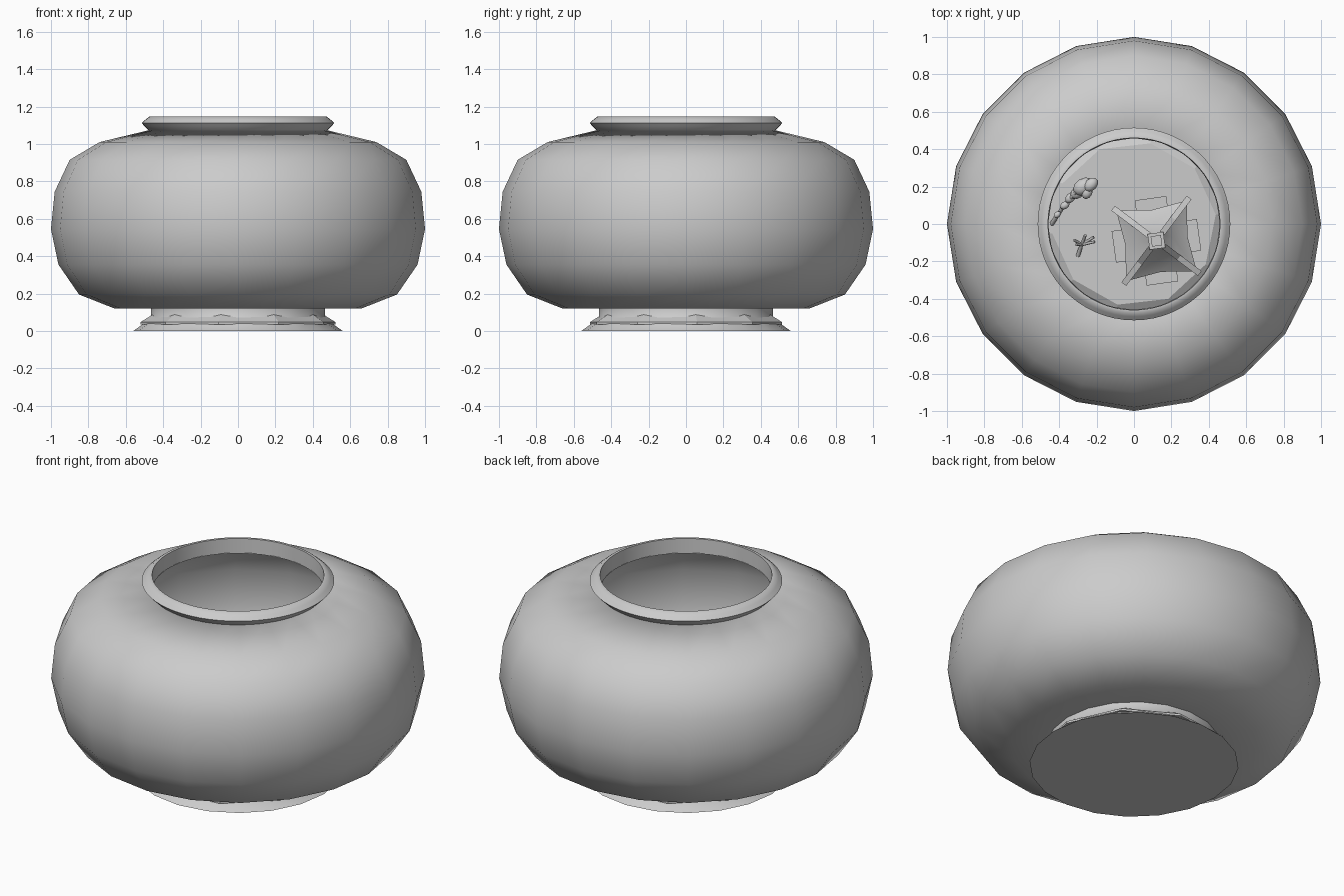
import bpy, bmesh, math, random
from mathutils import Matrix, Vector

cube = bpy.data.objects.get("Cube")
if cube:
    bpy.data.objects.remove(cube)
random.seed(4)

grey = bpy.data.materials.new("plain grey")
grey.use_nodes = True
COLOUR = (0.6, 0.6, 0.6, 1)
grey.diffuse_color = COLOUR
grey.node_tree.nodes["Principled BSDF"].inputs["Base Color"].default_value = COLOUR


def finish(name, bm, smooth=None, at=None):
    bmesh.ops.recalc_face_normals(bm, faces=bm.faces)
    mesh = bpy.data.meshes.new(name)
    bm.to_mesh(mesh)
    bm.free()
    mesh.materials.append(grey)
    ob = bpy.data.objects.new(name, mesh)
    bpy.context.collection.objects.link(ob)
    if at:
        ob.matrix_world = at
    if smooth:
        bpy.ops.object.select_all(action='DESELECT')
        ob.select_set(True)
        bpy.context.view_layer.objects.active = ob
        bpy.ops.object.shade_smooth_by_angle(angle=math.radians(smooth))
    return ob


def lathe(name, profile, sides, smooth=None, closed=False, turn=0, cap=False):
    """Turn a (radius, height) profile around z."""
    bm = bmesh.new()
    rings = []
    for r, z in profile:
        rings.append([bm.verts.new((r * math.cos(a), r * math.sin(a), z)) for a in
                      (turn + math.tau * i / sides for i in range(sides))])
    pairs = list(zip(rings, rings[1:]))
    if closed:
        pairs.append((rings[-1], rings[0]))
    for low, high in pairs:
        for i in range(sides):
            j = (i + 1) % sides
            bm.faces.new((low[i], low[j], high[j], high[i]))
    if cap:
        bm.faces.new(rings[0])
        bm.faces.new(rings[-1])
    return finish(name, bm, smooth)


def box(name, size, centre, at, angle=0):
    bm = bmesh.new()
    bmesh.ops.create_cube(bm, size=1, matrix=Matrix.Diagonal((*size, 1)))
    place = at @ Matrix.Rotation(angle, 4, 'Z') @ Matrix.Translation(centre)
    return finish(name, bm, at=place)


def rod(name, points, radius):
    """A round bar along a few points, tapering to its end."""
    curve = bpy.data.curves.new(name, 'CURVE')
    curve.dimensions = '3D'
    curve.bevel_depth = radius
    curve.bevel_resolution = 1
    curve.use_fill_caps = True
    line = curve.splines.new('POLY')
    line.points.add(len(points) - 1)
    for k, (p, q) in enumerate(zip(line.points, points)):
        p.co = (*q, 1)
        p.radius = 1 - 0.4 * k / len(points)
    ob = bpy.data.objects.new(name, curve)
    curve.materials.append(grey)
    bpy.context.collection.objects.link(ob)


# Glass bowl: outer wall and a matching inner wall
outer = [(0.46, 0.12), (0.66, 0.12), (0.85, 0.195), (0.96, 0.355), (1.0, 0.545),
         (0.98, 0.745), (0.9, 0.915), (0.74, 1.01), (0.47, 1.075)]
inner = [(0.46, 0.135)] + [(r - 0.02, z + (0.015 if z < 0.5 else -0.015))
                           for r, z in outer[1:-1]] + [(0.46, 1.06)]
lathe("bowl", outer + inner[::-1], 20, 85, closed=True)

# Rolled rim around the mouth
lathe("rim", [(0.457, 1.06), (0.478, 1.073), (0.5, 1.095), (0.515, 1.112),
              (0.495, 1.13), (0.475, 1.146), (0.46, 1.146)], 60, 85, closed=True)

# Flared foot with a closed underside
lathe("foot", [(0.56, 0.0), (0.465, 0.068), (0.465, 0.125)], 20, 60)
lathe("foot_underside", [(0.56, 0.0), (0.47, 0.004), (0.01, 0.004)], 20, 60, cap=True)

# Ten-sided gravel bed whose corners reach through the foot
lathe("gravel_bed", [(0.525, 0.035), (0.525, 0.047), (0.44, 0.1)], 10,
      turn=math.radians(6.5), cap=True)

# Pagoda
FLOOR = 0.1
pagoda = Matrix.Translation((0.12, -0.09, FLOOR)) @ Matrix.Rotation(math.radians(8), 4, 'Z')
box("pagoda_body", (0.26, 0.26, 0.3), (0, 0, 0.15), pagoda)

# Swept roof: flared corners and drawn-in eaves
levels = [(0.27, 0.3), (0.15, 0.36), (0.05, 0.47)]
bm = bmesh.new()
rings = []
for r, z in levels:
    ring = []
    for i in range(8):
        a = math.radians(45 + 45 * i)
        s = r if i % 2 == 0 else r * 0.62
        ring.append(bm.verts.new((s * math.cos(a), s * math.sin(a), z)))
    rings.append(ring)
for low, high in zip(rings, rings[1:]):
    for i in range(8):
        j = (i + 1) % 8
        bm.faces.new((low[i], low[j], high[j], high[i]))
bm.faces.new(rings[0])
bm.faces.new(rings[-1])
finish("pagoda_roof", bm, 30, at=pagoda)

for n in range(4):
    # Square hip beam made of straight pieces that follow the roof corner
    angle = math.radians(45 + 90 * n)
    bm = bmesh.new()
    strips = []
    for r, z in [(0.29, 0.31)] + levels[1:]:
        strips.append([bm.verts.new((r, y, z + h)) for y, h in
                       ((-0.016, -0.01), (0.016, -0.01), (0.016, 0.02), (-0.016, 0.02))])
    for a, b in zip(strips, strips[1:]):
        for i in range(4):
            j = (i + 1) % 4
            bm.faces.new((a[i], a[j], b[j], b[i]))
    bm.faces.new(strips[0])
    bm.faces.new(strips[-1])
    finish(f"hip_beam_{n + 1}", bm, at=pagoda @ Matrix.Rotation(angle, 4, 'Z'))
    # Porch step under each eave
    box(f"porch_{n + 1}", (0.12, 0.17, 0.06), (0.17, 0, 0.03), pagoda, math.pi / 2 * n)

box("roof_cap", (0.085, 0.085, 0.03), (0, 0, 0.48), pagoda)
box("roof_finial", (0.055, 0.055, 0.05), (0, 0, 0.51), pagoda)

# Leafy plant: a leaning stem with rounded leaves
rod("plant_stem", [(-0.44, 0.0, FLOOR), (-0.38, 0.09, 0.2), (-0.31, 0.17, 0.3)], 0.012)
leaves = [(-0.41, 0.05, 0.02), (-0.37, 0.1, 0.025), (-0.34, 0.14, 0.03),
          (-0.3, 0.17, 0.04), (-0.27, 0.2, 0.055), (-0.23, 0.21, 0.04), (-0.25, 0.17, 0.035)]
bm = bmesh.new()
for x, y, size in leaves:
    place = (Matrix.Translation((x, y, 0.2 + 0.6 * (x + 0.42)))
             @ Matrix.Rotation(math.radians(50 + random.uniform(-20, 20)), 4, 'Z')
             @ Matrix.Diagonal((1.1, 0.8, 0.7, 1)))
    bmesh.ops.create_icosphere(bm, subdivisions=2, radius=size, matrix=place)
finish("plant_leaves", bm, 60)

# Small branching twig on the gravel
twig = Vector((-0.28, -0.11, FLOOR + 0.04))
rod("twig_trunk", [twig + Vector((-0.02, -0.06, -0.04)), twig, twig + Vector((0.02, 0.05, 0.05))], 0.011)
for n, (dx, dy) in enumerate([(0.07, 0.015), (-0.04, 0.025), (0.065, 0.04), (-0.03, 0.0)]):
    rod(f"twig_branch_{n + 1}", [twig, twig + Vector((dx, dy, 0.04))], 0.009)
